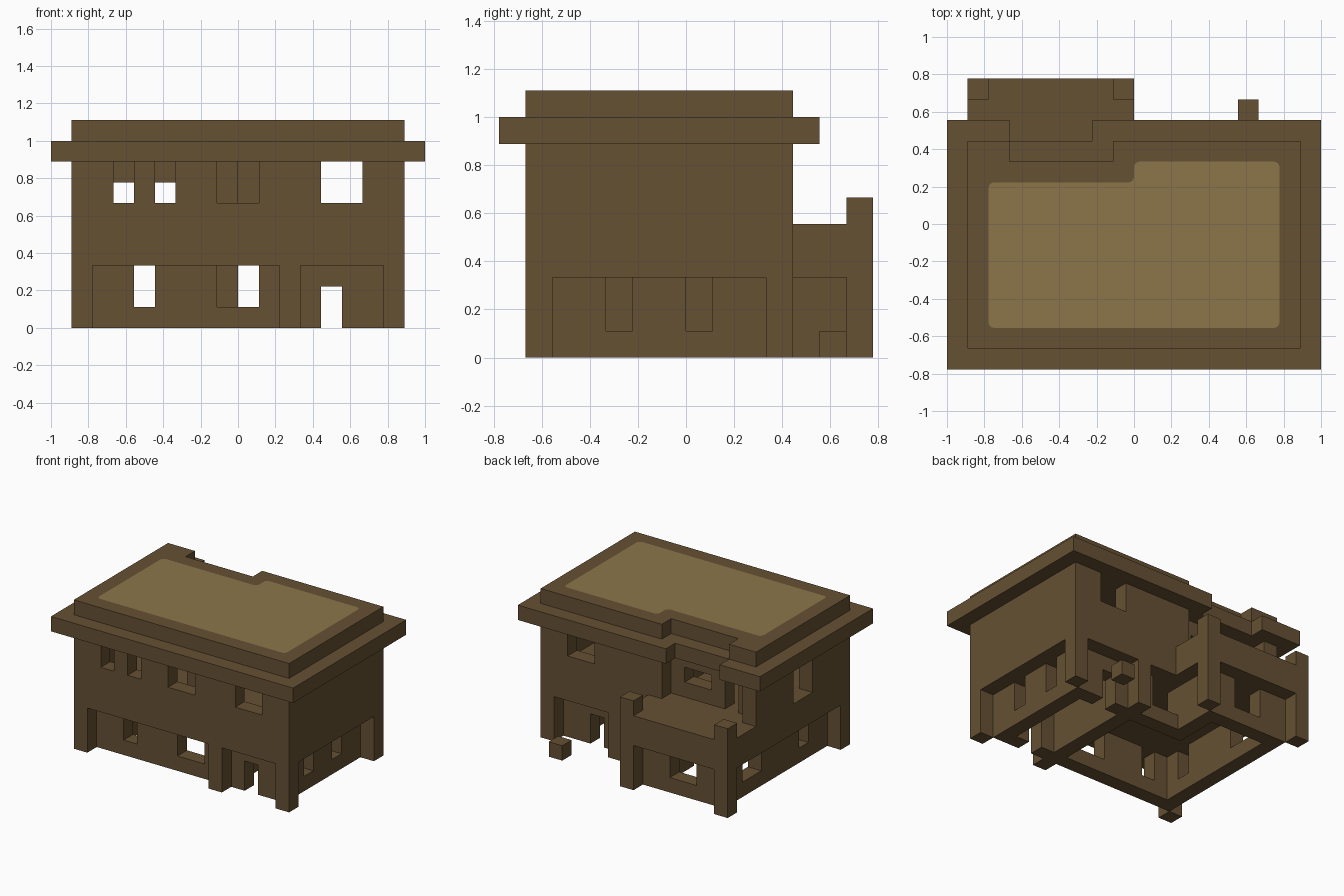
import bpy, bmesh
from mathutils import Vector

cube = bpy.data.objects.get("Cube")
if cube:
    bpy.data.objects.remove(cube, do_unlink=True)

U = 1 / 9  # block size


def make_material(name, rgb):
    m = bpy.data.materials.new(name)
    m.use_nodes = True
    m.diffuse_color = (*rgb, 1)
    m.node_tree.nodes["Principled BSDF"].inputs["Base Color"].default_value = (*rgb, 1)
    return m


BROWN = make_material("brown", (0.133, 0.082, 0.033))
TAN = make_material("tan", (0.262, 0.18, 0.07))


def cells(x, y, z):
    return {(i, j, k) for i in range(*x) for j in range(*y) for k in range(*z)}


def add_object(name, bm, material):
    mesh = bpy.data.meshes.new(name)
    bm.to_mesh(mesh)
    bm.free()
    mesh.materials.append(material)
    obj = bpy.data.objects.new(name, mesh)
    bpy.context.collection.objects.link(obj)
    return obj


def build(name, solids, openings=()):
    """Fill block ranges, carve the openings, keep only the outer skin."""
    filled = set()
    for s in solids:
        filled |= cells(*s)
    for o in openings:
        filled -= cells(*o)
    bm = bmesh.new()
    for c in filled:
        for axis in range(3):
            for side in (0, 1):
                step = list(c)
                step[axis] += 2 * side - 1
                if tuple(step) in filled:
                    continue
                ring = []
                for p, q in ((0, 0), (1, 0), (1, 1), (0, 1)):
                    v = Vector(c)
                    v[axis] += side
                    v[(axis + 1) % 3] += p
                    v[(axis + 2) % 3] += q
                    ring.append(bm.verts.new(v * U))
                bm.faces.new(ring if side else ring[::-1])
    bmesh.ops.remove_doubles(bm, verts=bm.verts, dist=0.001)
    bmesh.ops.dissolve_limit(bm, angle_limit=0.01, verts=bm.verts, edges=bm.edges)
    return add_object(name, bm, BROWN)


LOW, HIGH = (0, 3), (5, 8)

# Ground floor: recessed walls, back room and one partition
build("ground_floor_walls", [
    ((-7, 7), (-5, -4), LOW),
    ((6, 7), (-5, 3), LOW),
    ((-7, -6), (-5, 6), LOW),
    ((-1, 7), (2, 3), LOW),
    ((-2, -1), (2, 6), LOW),
    ((-7, -1), (5, 6), LOW),
    ((2, 3), (-5, 3), LOW),
], [
    ((-5, -4), (-5, -4), (1, 3)),
    ((-1, 1), (-5, -4), (1, 3)),
    ((4, 5), (-5, -4), (0, 2)),
    ((6, 7), (-3, -2), (1, 3)),
    ((6, 7), (0, 1), (1, 3)),
    ((-7, -6), (-3, -2), (1, 3)),
    ((-7, -6), (2, 4), (1, 3)),
    ((-1, 1), (2, 3), (1, 3)),
    ((4, 5), (2, 3), (0, 2)),
    ((-5, -3), (5, 6), (1, 3)),
])

# Posts under the overhang
for label, x, y in (("front_right", -8, -6), ("front_middle", 2, -6), ("front_left", 7, -6),
                    ("back_left", 7, 3), ("back_middle", 2, 3)):
    build(label + "_post", [((x, x + 1), (y, y + 1), LOW)])

# Upper floor slab with the terrace, and the taller terrace posts
build("upper_floor_slab", [((-8, 8), (-6, 4), (3, 5)), ((-8, 0), (4, 7), (3, 5))])
for label, x in (("right", -8), ("left", -1)):
    build("terrace_post_" + label, [((x, x + 1), (6, 7), (0, 6))])

# Upper floor walls, set back behind the terrace
build("upper_floor_walls", [
    ((-8, 8), (-6, -5), HIGH),
    ((7, 8), (-6, 4), HIGH),
    ((-8, -7), (-6, 4), HIGH),
    ((-1, 8), (3, 4), HIGH),
    ((-7, 0), (2, 3), HIGH),
    ((-1, 0), (-4, 4), HIGH),
], [
    ((-6, -5), (-6, -5), (6, 8)),
    ((-4, -3), (-6, -5), (6, 8)),
    ((-1, 1), (-6, -5), (6, 8)),
    ((4, 6), (-6, -5), (6, 8)),
    ((4, 6), (3, 4), (6, 8)),
    ((-6, -5), (2, 3), (5, 7)),
    ((-4, -2), (2, 3), (6, 7)),
    ((-8, -7), (-2, 0), (5, 8)),
])

# Eaves and roof, both notched over the terrace
build("eaves", [((-9, 9), (-7, 5), (8, 9))], [((-6, -2), (4, 5), (8, 9))])
build("roof", [((-8, 8), (-6, 4), (9, 10))], [((-6, -1), (3, 4), (9, 10))])

# Pale roof panel with rounded corners
bm = bmesh.new()
outline = ((-7, -5), (7, -5), (7, 3), (0, 3), (0, 2), (-7, 2))
bm.faces.new([bm.verts.new((x * U, y * U, 10 * U + 0.002)) for x, y in outline])
bmesh.ops.bevel(bm, geom=bm.verts[:], offset=0.03, segments=4, profile=0.5, affect='VERTICES')
add_object("roof_panel", bm, TAN)

# Loose step behind the back door
build("back_step", [((5, 6), (5, 6), (0, 1))])
